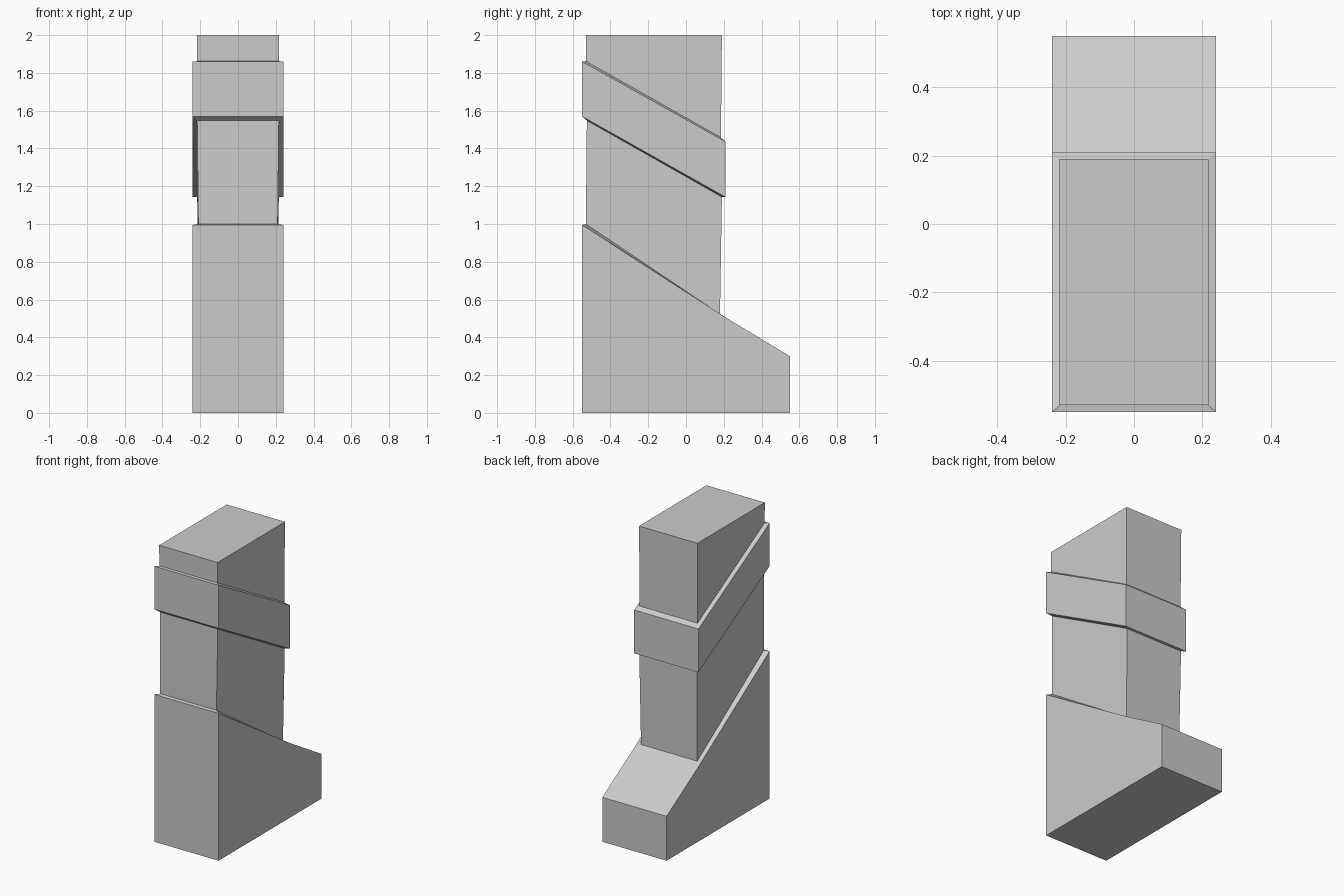
import bpy, bmesh

if "Cube" in bpy.data.objects:
    bpy.data.objects.remove(bpy.data.objects["Cube"])

# Cross-section rings, bottom to top: (half width, front y, front z, back y, back z)
RINGS = [
    (0.24, -0.55, 0.00, 0.55, 0.00),     # footprint
    (0.24, -0.55, 0.30, 0.55, 0.30),     # top of the toe block
    (0.24, -0.55, 0.995, 0.21, 0.505),   # sloped rim of the base
    (0.21, -0.53, 1.00, 0.18, 0.523),    # foot of the shaft
    (0.216, -0.525, 1.548, 0.19, 1.143), # shaft below the band
    (0.24, -0.55, 1.57, 0.21, 1.142),    # band lower edge
    (0.24, -0.55, 1.86, 0.21, 1.435),    # band upper edge
    (0.216, -0.53, 1.862, 0.185, 1.458), # shaft above the band
    (0.218, -0.53, 2.00, 0.19, 2.00),    # flat top
]


def loft(name, rings):
    bm = bmesh.new()
    loops = []
    for w, fy, fz, by, bz in rings:
        corners = [(-w, fy, fz), (w, fy, fz), (w, by, bz), (-w, by, bz)]
        loops.append([bm.verts.new(c) for c in corners])
    for low, high in zip(loops, loops[1:]):
        for i in range(4):
            j = (i + 1) % 4
            bm.faces.new((low[i], low[j], high[j], high[i]))
    bm.faces.new(loops[0][::-1])
    bm.faces.new(loops[-1])
    bmesh.ops.recalc_face_normals(bm, faces=bm.faces)
    mesh = bpy.data.meshes.new(name)
    bm.to_mesh(mesh)
    bm.free()
    obj = bpy.data.objects.new(name, mesh)
    bpy.context.collection.objects.link(obj)
    return obj


# One continuous skin: wedge base, shaft and slanted band
loft("banded_pillar", RINGS)
